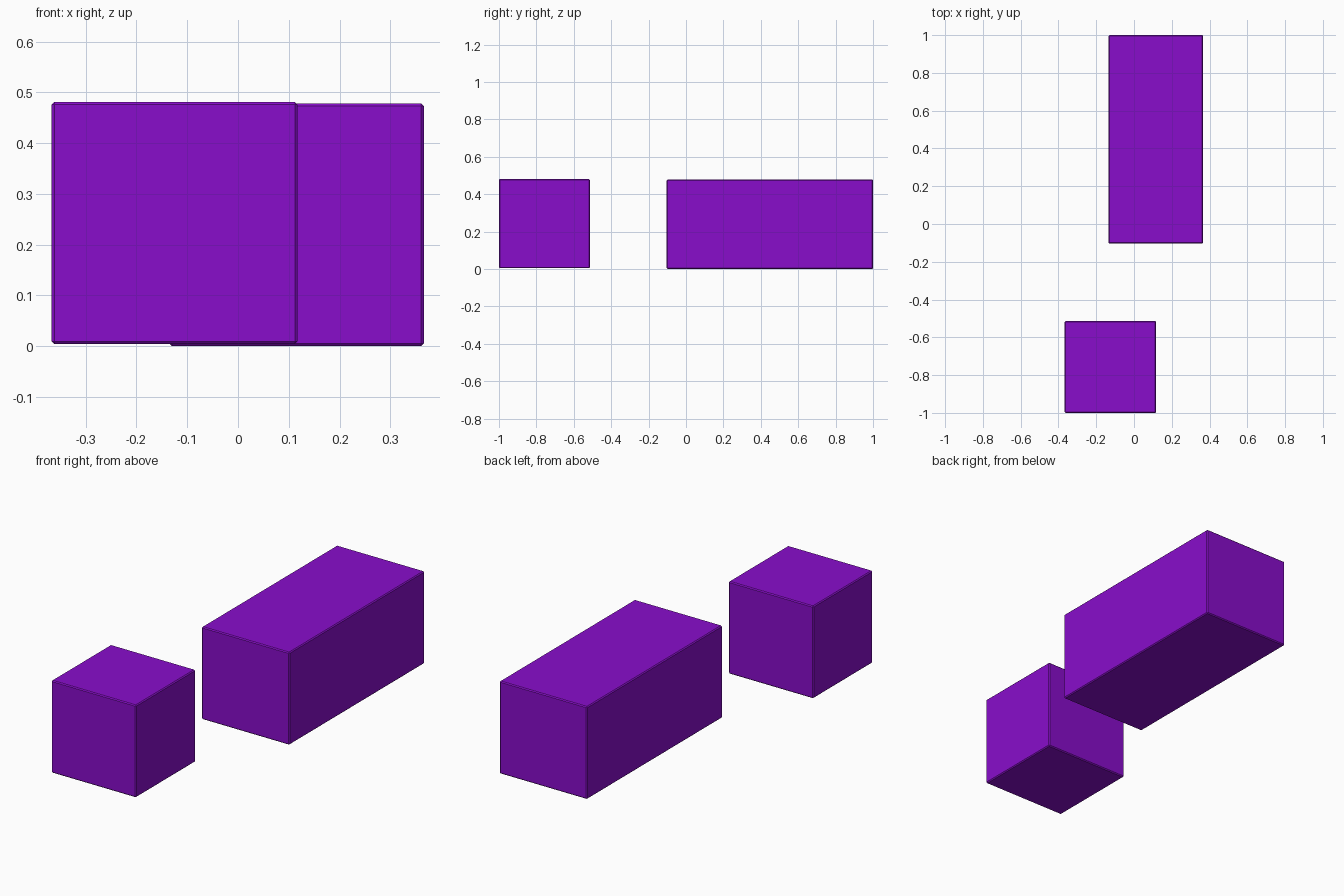
import bpy

if "Cube" in bpy.data.objects:
    bpy.data.objects.remove(bpy.data.objects["Cube"])

mat = bpy.data.materials.new("purple")
mat.diffuse_color = (0.25, 0.004, 0.6, 1)
mat.use_nodes = True
mat.node_tree.nodes["Principled BSDF"].inputs["Base Color"].default_value = mat.diffuse_color


def block(name, low, high, chamfer=0.005):
    """Box between two corners with narrow chamfered edges."""
    centre = [(a + b) / 2 for a, b in zip(low, high)]
    bpy.ops.mesh.primitive_cube_add(size=1, location=centre)
    ob = bpy.context.object
    ob.name = name
    ob.scale = [b - a for a, b in zip(low, high)]
    bpy.ops.object.transform_apply(location=False, rotation=False, scale=True)
    bevel = ob.modifiers.new("chamfer", 'BEVEL')
    bevel.width = chamfer
    bevel.segments = 1
    ob.data.materials.append(mat)
    return ob


# Short block at the front, long block at the back
block("short_block", (-0.367, -1.0, 0.004), (0.117, -0.514, 0.481))
block("long_block", (-0.135, -0.104, 0.0), (0.366, 1.0, 0.478))
